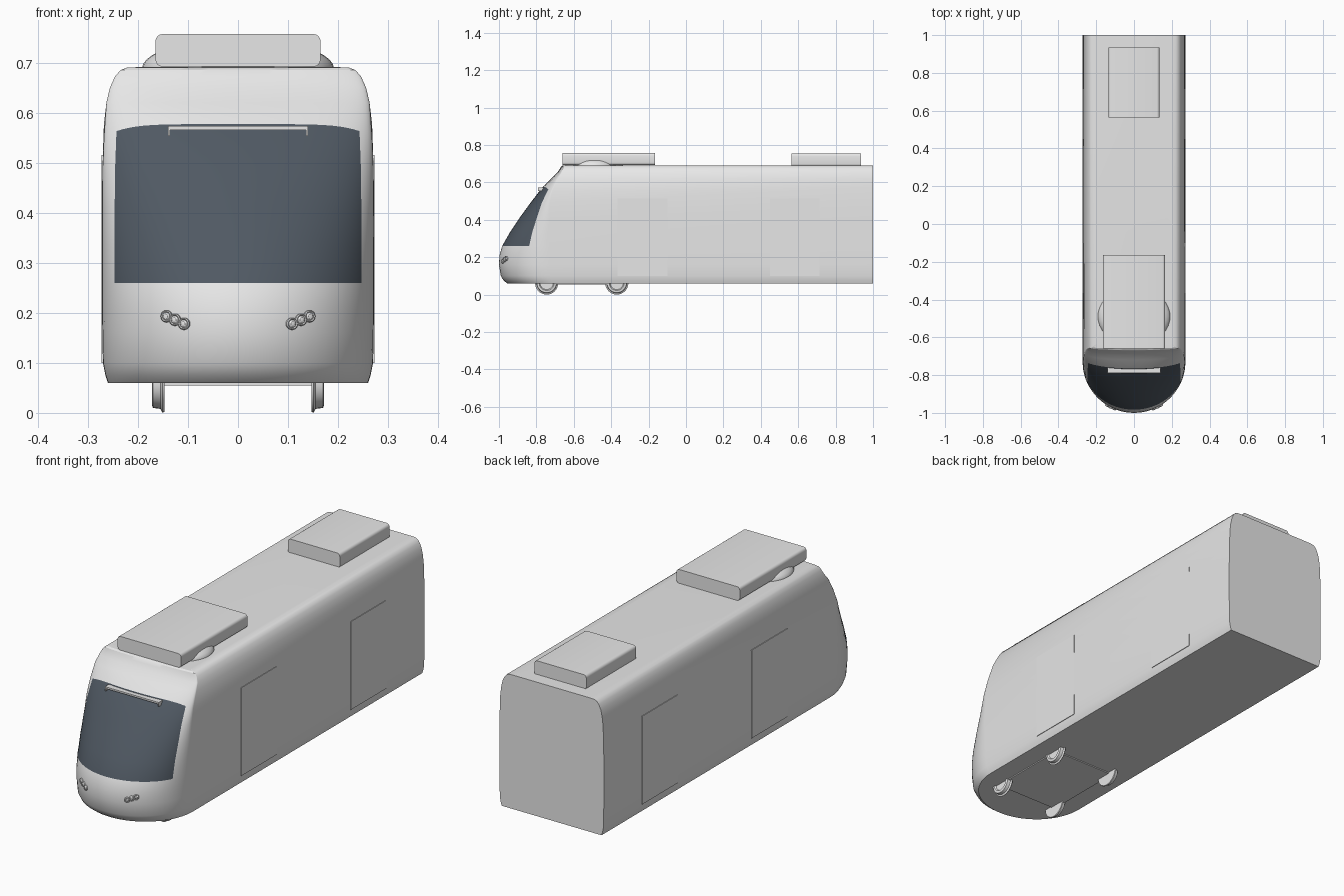
import bpy, bmesh
from math import sin, cos, radians, pi, sqrt
from mathutils import Matrix

cube = bpy.data.objects.get("Cube")
if cube:
    bpy.data.objects.remove(cube)


def material(name, rgb):
    m = bpy.data.materials.new(name)
    m.use_nodes = True
    m.diffuse_color = (*rgb, 1)
    m.node_tree.nodes["Principled BSDF"].inputs["Base Color"].default_value = (*rgb, 1)
    return m


GREY = material("body grey", (0.8, 0.8, 0.8))
GLASS = material("dark glass", (0.08, 0.1, 0.125))


def finish(bm, name, mats=(GREY,), angle=30):
    bmesh.ops.recalc_face_normals(bm, faces=bm.faces)
    mesh = bpy.data.meshes.new(name)
    bm.to_mesh(mesh)
    bm.free()
    for m in mats:
        mesh.materials.append(m)
    ob = bpy.data.objects.new(name, mesh)
    bpy.context.collection.objects.link(ob)
    bpy.ops.object.select_all(action='DESELECT')
    ob.select_set(True)
    bpy.context.view_layer.objects.active = ob
    bpy.ops.object.shade_smooth_by_angle(angle=radians(angle))
    return ob


def box(name, x, y, z, mat=GREY, round_y=0.0):
    """Box from (min, max) ranges; round_y rounds the edges running along y."""
    bm = bmesh.new()
    bmesh.ops.create_cube(bm, size=1)
    for v in bm.verts:
        v.co = [r[0] if c < 0 else r[1] for c, r in zip(v.co, (x, y, z))]
    if round_y:
        edges = [e for e in bm.edges if abs(e.verts[0].co.y - e.verts[1].co.y) > 0.01]
        bmesh.ops.bevel(bm, geom=edges, offset=round_y, segments=4, profile=0.5, affect='EDGES')
    return finish(bm, name, (mat,))


def lathe(name, profile, place, steps=32):
    """Spin (x, radius) points about the x axis, then place the result."""
    bm = bmesh.new()
    verts = [bm.verts.new((x, 0, r)) for x, r in profile]
    edges = [bm.edges.new(pair) for pair in zip(verts, verts[1:])]
    bmesh.ops.spin(bm, geom=verts + edges, cent=(0, 0, 0), axis=(1, 0, 0),
                   angle=2 * pi, steps=steps)
    bmesh.ops.remove_doubles(bm, verts=bm.verts, dist=0.00005)
    bm.transform(place)
    return finish(bm, name)


# Body shell: stacked plan outlines (height, nose tip y, nose depth, half width)
LEVELS = [
    (0.06, -0.955, 0.25, 0.26), (0.075, -0.975, 0.258, 0.265),
    (0.1, -0.99, 0.265, 0.27), (0.16, -1.0, 0.27, 0.271),
    (0.21, -0.997, 0.265, 0.272), (0.26, -0.983, 0.25, 0.272),
    (0.335, -0.94, 0.205, 0.272), (0.41, -0.89, 0.16, 0.272),
    (0.49, -0.832, 0.105, 0.271), (0.577, -0.765, 0.05, 0.268),
    (0.62, -0.72, 0.035, 0.263), (0.65, -0.69, 0.025, 0.256),
    (0.672, -0.675, 0.018, 0.246), (0.685, -0.668, 0.012, 0.235),
    (0.69, -0.66, 0.008, 0.222), (0.691, -0.64, 0.006, 0.2)]
SILL, LINTEL = 5, 9
ANGLES = range(-90, 91, 5)
bm = bmesh.new()
rings = []
for i, (z, tip, depth, w) in enumerate(LEVELS):
    ring = []
    for a in ANGLES:
        s, c = sin(radians(a)), cos(radians(a))
        drop = 0.025 * s ** 6 if i == LINTEL else 0
        ring.append(bm.verts.new((w * s, tip + depth * (1 - c), z - drop)))
    ring += [bm.verts.new((w, 1, z)), bm.verts.new((-w, 1, z))]
    rings.append(ring)
count = len(rings[0])
for i in range(len(rings) - 1):
    for j in range(count):
        k = (j + 1) % count
        f = bm.faces.new((rings[i][j], rings[i][k], rings[i + 1][k], rings[i + 1][j]))
        # Windscreen faces wrap around the nose
        if SILL <= i < LINTEL and j < len(ANGLES) - 1 and abs(ANGLES[j] + 2.5) < 65:
            f.material_index = 1
bm.faces.new(rings[0])
bm.faces.new(rings[-1])
finish(bm, "body_shell", (GREY, GLASS))

# Roof equipment
box("front_roof_unit", (-0.165, 0.165), (-0.66, -0.165), (0.692, 0.757), round_y=0.014)
box("rear_roof_unit", (-0.135, 0.135), (0.565, 0.935), (0.685, 0.755), round_y=0.014)

# Domed fairing under the front roof unit
bm = bmesh.new()
bmesh.ops.create_uvsphere(bm, u_segments=40, v_segments=20, radius=1)
bm.transform(Matrix.Translation((0, -0.49, 0.688)) @ Matrix.Diagonal((0.192, 0.155, 0.06, 1)))
finish(bm, "roof_fairing", angle=60)

# Destination display frame over the windscreen
box("display_top_bar", (-0.14, 0.14), (-0.79, -0.75), (0.565, 0.573))
for side, label in ((1, "left"), (-1, "right")):
    x = sorted((side * 0.136, side * 0.14))
    box(f"{label}_display_post", x, (-0.79, -0.76), (0.553, 0.573))

# Doors: thin plates on both sides
for side, label in ((1, "left"), (-1, "right")):
    for name, y in (("front", (-0.365, -0.1)), ("rear", (0.45, 0.715))):
        box(f"{label}_{name}_door", sorted((side * 0.266, side * 0.2728)), y, (0.1, 0.515))

# Bogie plate and flanged wheels
box("bogie_plate", (-0.165, 0.165), (-0.76, -0.355), (0.055, 0.065))
WHEEL = [(-0.013, 0), (-0.013, 0.06), (-0.009, 0.062), (-0.005, 0.054), (0.01, 0.052),
         (0.012, 0.046), (0.012, 0.04), (0.006, 0.035), (0.006, 0)]
for side, label in ((1, "left"), (-1, "right")):
    for name, y in (("front", -0.745), ("rear", -0.37)):
        lathe(f"{label}_{name}_wheel", [(side * x, r) for x, r in WHEEL],
              Matrix.Translation((side * 0.16, y, 0.062)))

# Headlights: three ringed lamps on each side of the nose
LAMP = [(-0.01, 0.012), (0.004, 0.012), (0.006, 0.01), (0.004, 0.008),
        (0.007, 0.005), (0.008, 0)]
for side, label in ((1, "left"), (-1, "right")):
    for n, (x, z) in enumerate(((0.107, 0.178), (0.125, 0.186), (0.142, 0.193))):
        y = -0.999 + 0.268 * (1 - sqrt(1 - (x / 0.272) ** 2))
        place = (Matrix.Translation((side * x, y, z))
                 @ Matrix.Rotation(radians(-90 + side * 25), 4, 'Z'))
        lathe(f"{label}_headlight_{n + 1}", LAMP, place, 20)
